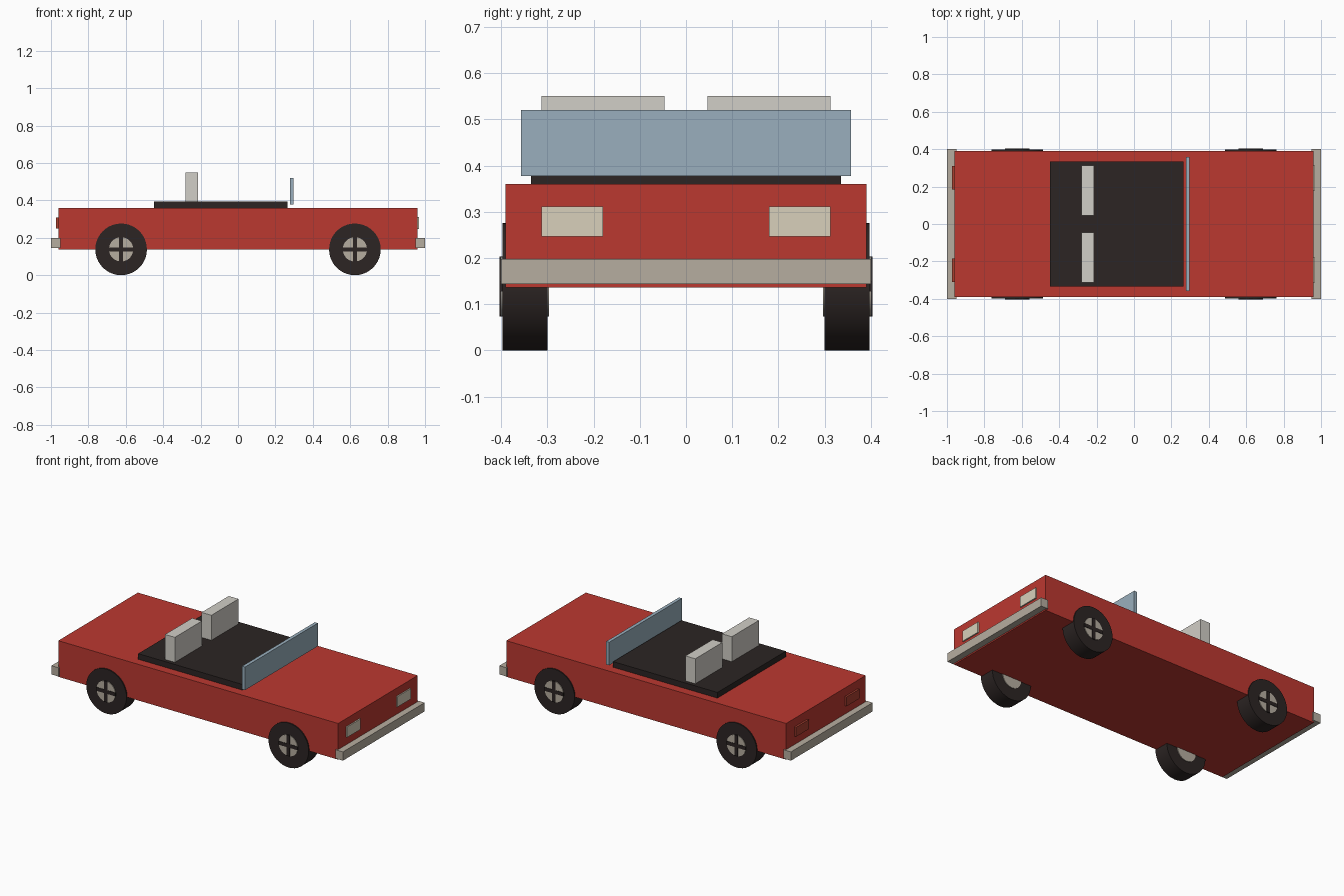
import bpy, math

if "Cube" in bpy.data.objects:
    bpy.data.objects.remove(bpy.data.objects["Cube"])


def mat(name, rgb):
    m = bpy.data.materials.new(name)
    m.diffuse_color = (*rgb, 1)
    m.use_nodes = True
    m.node_tree.nodes["Principled BSDF"].inputs["Base Color"].default_value = m.diffuse_color
    return m


RED = mat("red_paint", (0.50, 0.04, 0.03))
BLACK = mat("dark_trim", (0.025, 0.018, 0.017))
CHROME = mat("warm_grey", (0.47, 0.42, 0.35))
CREAM = mat("seat_cream", (0.64, 0.62, 0.57))
LAMP = mat("lamp_cream", (0.69, 0.63, 0.50))
TAIL = mat("tail_red", (0.40, 0.05, 0.03))
GLASS = mat("blue_glass", (0.32, 0.43, 0.51))


def box(name, x, y, z, m):
    """Box from (min, max) ranges."""
    bpy.ops.mesh.primitive_cube_add(size=1, location=[sum(r) / 2 for r in (x, y, z)])
    o = bpy.context.object
    o.name = name
    o.scale = [r[1] - r[0] for r in (x, y, z)]
    bpy.ops.object.transform_apply(location=False, rotation=False, scale=True)
    o.data.materials.append(m)


def disc(name, x, y, z, radius, m):
    """Cylinder along y, with y given as a range."""
    bpy.ops.mesh.primitive_cylinder_add(
        vertices=40, radius=radius, depth=y[1] - y[0],
        location=(x, sum(y) / 2, z), rotation=(math.pi / 2, 0, 0))
    o = bpy.context.object
    o.name = name
    o.data.materials.append(m)
    bpy.ops.object.shade_smooth_by_angle(angle=math.radians(40))


def span(a, b, s):
    return tuple(sorted((a * s, b * s)))


# Body, cockpit and windscreen
box("body", (-0.96, 0.96), (-0.39, 0.39), (0.136, 0.36), RED)
box("cockpit", (-0.45, 0.265), (-0.335, 0.335), (0.34, 0.395), BLACK)
box("windscreen", (0.277, 0.298), (-0.357, 0.357), (0.377, 0.52), GLASS)

# Bumpers at both ends
for s, end in ((1, "front"), (-1, "rear")):
    box(end + "_bumper", span(0.95, 1.0, s), (-0.40, 0.40), (0.144, 0.198), CHROME)

for side in (-1, 1):
    y_lamp = span(0.18, 0.312, side)
    # Seats and lamps
    box("seat", (-0.282, -0.215), span(0.046, 0.312, side), (0.37, 0.55), CREAM)
    box("headlight", (0.945, 0.968), y_lamp, (0.246, 0.311), LAMP)
    box("tail_light", (-0.972, -0.945), span(0.185, 0.31, side), (0.25, 0.308), TAIL)
    # Wheels: tyre, hub passing through it, cross spokes on the outside
    for x in (-0.625, 0.625):
        z = 0.138
        disc("tyre", x, span(0.30, 0.397, side), z, 0.138, BLACK)
        disc("hub", x, span(0.296, 0.401, side), z, 0.065, CHROME)
        for w, h in ((0.065, 0.011), (0.011, 0.065)):
            box("spoke", (x - w, x + w), span(0.39, 0.4035, side), (z - h, z + h), BLACK)
